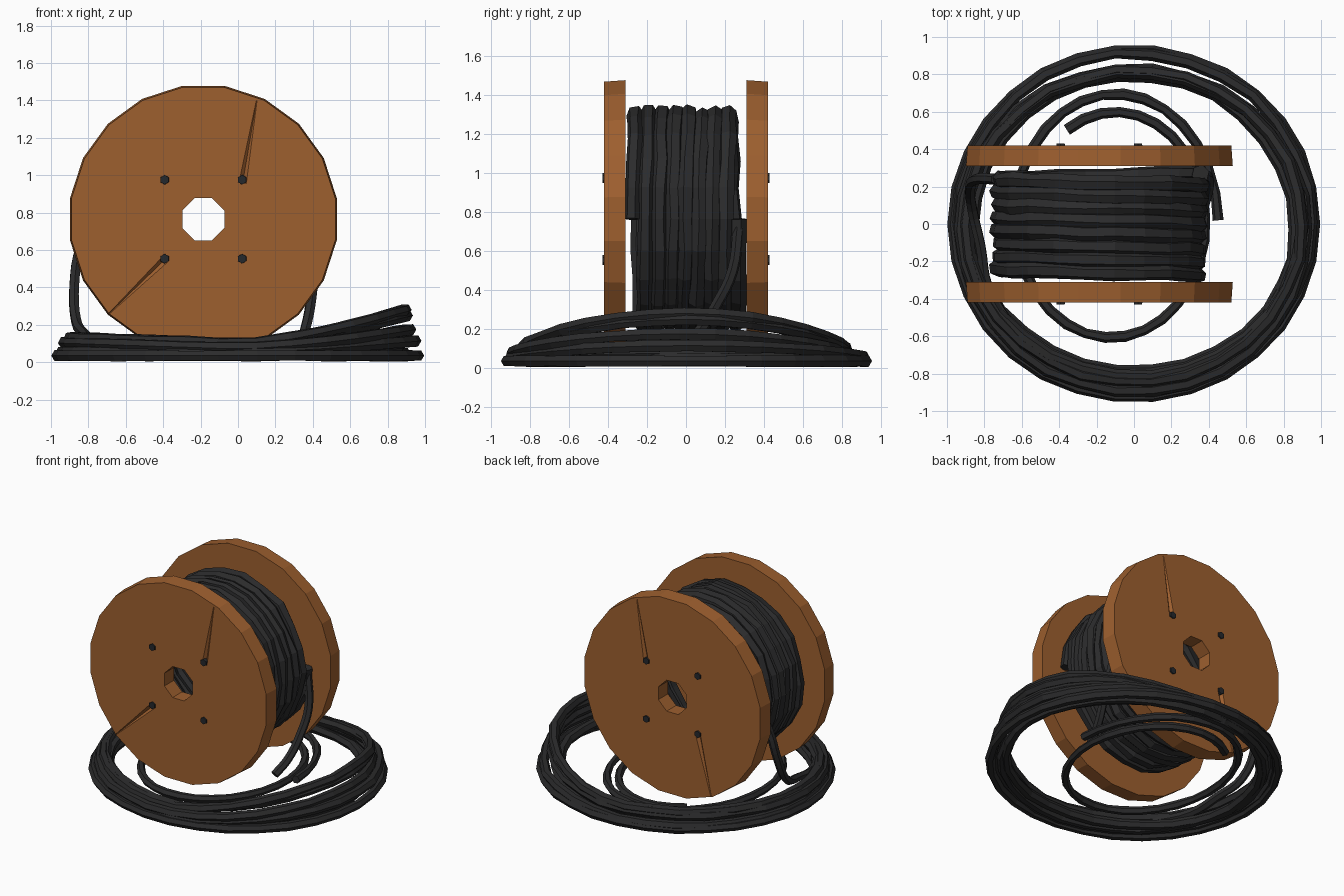
import bpy
import bmesh
import math
import random
from mathutils import Vector, Matrix

random.seed(4)
cube = bpy.data.objects.get("Cube")
if cube:
    bpy.data.objects.remove(cube)


def material(name, rgb):
    m = bpy.data.materials.new(name)
    m.use_nodes = True
    m.diffuse_color = (*rgb, 1)
    bsdf = next(n for n in m.node_tree.nodes if n.type == 'BSDF_PRINCIPLED')
    bsdf.inputs["Base Color"].default_value = (*rgb, 1)
    bsdf.inputs["Roughness"].default_value = 0.8
    return m


WOOD = material("orange_brown_wood", (0.34, 0.115, 0.028))
RUBBER = material("black_rubber", (0.024, 0.024, 0.025))
METAL = material("dark_metal", (0.018, 0.021, 0.025))

HUB_X, HUB_Z = -0.185, 0.765
DISC_Y, DISC_T = 0.365, 0.11
FACE_Y = DISC_Y + DISC_T / 2


def cone(name, a, b, r1, r2, sides, mat, spin=0.0):
    """Cylinder or cone running from point a to point b."""
    a, b = Vector(a), Vector(b)
    axis = b - a
    turn = axis.to_track_quat('Z', 'Y').to_matrix().to_4x4()
    bm = bmesh.new()
    bmesh.ops.create_cone(bm, cap_ends=True, segments=sides, radius1=r1, radius2=r2,
                          depth=axis.length,
                          matrix=Matrix.Translation((a + b) / 2) @ turn
                          @ Matrix.Rotation(spin, 4, 'Z'))
    mesh = bpy.data.meshes.new(name)
    bm.to_mesh(mesh)
    bm.free()
    mesh.materials.append(mat)
    obj = bpy.data.objects.new(name, mesh)
    bpy.context.collection.objects.link(obj)
    return obj


def select_only(obj):
    bpy.ops.object.select_all(action='DESELECT')
    obj.select_set(True)
    bpy.context.view_layer.objects.active = obj


def cut(obj, cutter):
    """Subtract the cutter and throw it away."""
    cutter.hide_render = True
    mod = obj.modifiers.new("cut", 'BOOLEAN')
    mod.object = cutter
    mod.operation = 'DIFFERENCE'
    mod.solver = 'EXACT'
    select_only(obj)
    bpy.ops.object.modifier_apply(modifier=mod.name)
    bpy.data.objects.remove(cutter)


def cable(name, points, radius, closed=False, smooth_path=False):
    """Faceted six-sided cable along a path."""
    curve = bpy.data.curves.new(name, 'CURVE')
    curve.dimensions = '3D'
    curve.bevel_depth = radius
    curve.bevel_resolution = 1
    curve.use_fill_caps = True
    if smooth_path:
        spline = curve.splines.new('BEZIER')
        spline.bezier_points.add(len(points) - 1)
        for bp, p in zip(spline.bezier_points, points):
            bp.co = p
            bp.handle_left_type = bp.handle_right_type = 'AUTO'
        spline.resolution_u = 4
    else:
        spline = curve.splines.new('POLY')
        spline.points.add(len(points) - 1)
        for sp, p in zip(spline.points, points):
            sp.co = (*p, 1)
            sp.radius = random.uniform(0.88, 1.1)
    spline.use_cyclic_u = closed
    spline.use_smooth = False
    curve.materials.append(RUBBER)
    obj = bpy.data.objects.new(name, curve)
    bpy.context.collection.objects.link(obj)
    select_only(obj)
    bpy.ops.object.convert(target='MESH')
    bpy.ops.object.shade_flat()


# Wooden end discs with hub hole, cracks and bolts
for side, label in ((-1, "front"), (1, "back")):
    inner, face = side * (DISC_Y - DISC_T / 2), side * FACE_Y
    disc = cone(label + "_disc", (HUB_X, inner, HUB_Z), (HUB_X, face, HUB_Z),
                0.722, 0.714, 20, WOOD, math.pi / 20)
    cut(disc, cone("hub_cutter", (HUB_X, inner - side * 0.1, HUB_Z),
                   (HUB_X, face + side * 0.1, HUB_Z), 0.122, 0.122, 8, WOOD, math.pi / 8))
    low_tip = (-0.7, 0.25) if side < 0 else (-0.5, 0.11)
    for root, tip in (((0.025, 0.96), (0.1, 1.4)), ((-0.39, 0.55), low_tip)):
        cut(disc, cone("crack_cutter", (root[0], face, root[1]), (tip[0], face, tip[1]),
                       0.02, 0.002, 4, WOOD))
    for dx in (-1, 1):
        for dz in (-1, 1):
            x, z = HUB_X + dx * 0.207, HUB_Z + dz * 0.211
            cone(label + "_bolt", (x, face - side * 0.03, z), (x, face + side * 0.01, z),
                 0.028, 0.025, 6, METAL)

# Cable wound tightly between the discs
turns, steps = 8, 22
winding = []
for i in range(turns * steps + 1):
    ang = math.tau * i / steps
    r = 0.54 + random.uniform(-0.012, 0.012)
    y = -0.272 + 0.544 * i / (turns * steps) + random.uniform(-0.005, 0.005)
    winding.append((HUB_X + r * math.cos(ang), y, HUB_Z + r * math.sin(ang)))
cable("wound_cable", winding, 0.044)

# Large loops lying around the reel, lifted on the left side: x radius, y radius, y centre, z, lift
loops = [(0.965, 0.925, 0.0, 0.036, 0.0),
         (0.945, 0.905, 0.01, 0.055, 0.06),
         (0.925, 0.86, -0.035, 0.075, 0.10),
         (0.90, 0.835, -0.01, 0.10, 0.18),
         (0.885, 0.80, 0.01, 0.05, 0.0),
         (0.90, 0.81, 0.0, 0.10, 0.15),
         (0.865, 0.83, -0.03, 0.045, 0.03)]
for n, (rx, ry, cy, z, lift) in enumerate(loops):
    path = []
    for i in range(30):
        ang = math.tau * i / 30
        wob = 1 + (random.uniform(-0.008, 0.008) if n else 0)
        up = lift * max(0, math.cos(ang)) ** 1.5 + 0.03 * (z > 0.06) * max(0, -math.cos(ang))
        path.append((rx * wob * math.cos(ang), cy + ry * wob * math.sin(ang), z + up))
    cable("floor_loop", path, 0.033, closed=True)

# Small inner spiral with the loose end
spiral = []
for i in range(41):
    t = i / 40
    ang = math.radians(122 - 482 * t)
    spiral.append((-0.11 + (0.47 + 0.09 * t) * math.cos(ang),
                   0.02 + (0.57 + 0.13 * t) * math.sin(ang), 0.04 + 0.03 * t))
cable("inner_spiral", spiral, 0.028)

# Strands leading from the winding down to the floor
cable("left_strand", [(-0.74, 0.24, 0.8), (-0.84, 0.24, 0.62), (-0.875, 0.2, 0.42),
                      (-0.865, 0.08, 0.22), (-0.82, -0.12, 0.15), (-0.78, -0.34, 0.11),
                      (-0.62, -0.6, 0.09)], 0.029, smooth_path=True)
cable("right_strand", [(0.37, 0.27, 0.72), (0.4, 0.24, 0.5), (0.39, 0.16, 0.33),
                       (0.36, 0.06, 0.18), (0.33, -0.05, 0.1)], 0.029, smooth_path=True)
bpy.ops.object.select_all(action='DESELECT')
